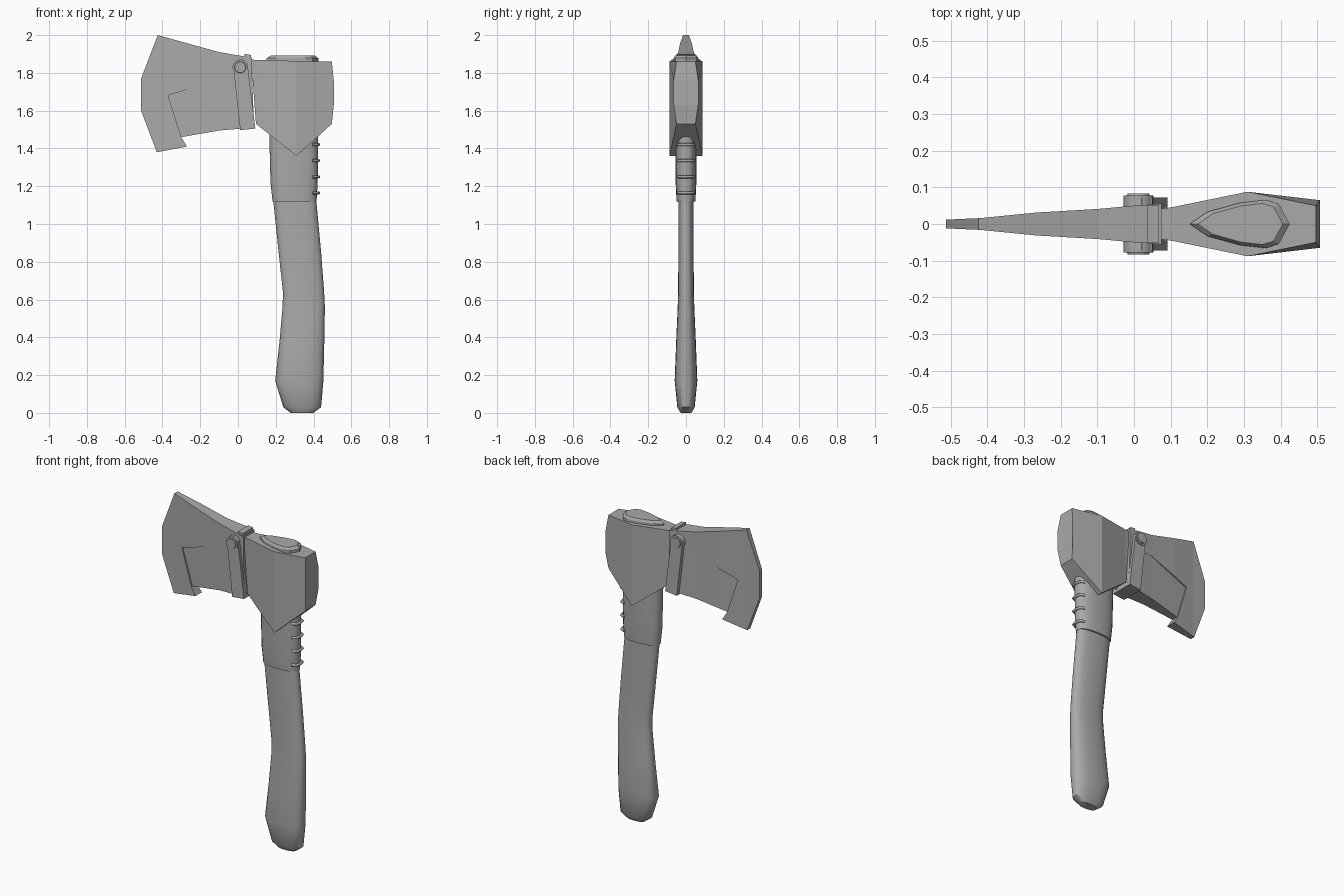
import bpy
import bmesh
from math import cos, sin, pi, copysign
from mathutils import Vector

cube = bpy.data.objects.get("Cube")
if cube:
    bpy.data.objects.remove(cube, do_unlink=True)

GREY = (0.4, 0.4, 0.4, 1)
grey = bpy.data.materials.new("plain grey")
grey.use_nodes = True
grey.diffuse_color = GREY
grey.node_tree.nodes["Principled BSDF"].inputs["Base Color"].default_value = GREY


def finish(name, bm, smooth=None):
    bmesh.ops.recalc_face_normals(bm, faces=bm.faces)
    mesh = bpy.data.meshes.new(name)
    bm.to_mesh(mesh)
    bm.free()
    mesh.materials.append(grey)
    obj = bpy.data.objects.new(name, mesh)
    bpy.context.collection.objects.link(obj)
    if smooth:
        bpy.ops.object.select_all(action="DESELECT")
        obj.select_set(True)
        bpy.context.view_layer.objects.active = obj
        bpy.ops.object.shade_smooth_by_angle(angle=smooth)
    return obj


def ramp(x, stops):
    """Piecewise linear lookup in (x, value) stops."""
    if x <= stops[0][0]:
        return stops[0][1]
    for (a, va), (b, vb) in zip(stops, stops[1:]):
        if x <= b:
            return va + (vb - va) * (x - a) / (b - a)
    return stops[-1][1]


def slab(name, outline, half, cuts):
    """Side outline in x, z, cut at the given x, with half thickness half(x, z)."""
    bm = bmesh.new()
    bm.faces.new([bm.verts.new((x, 0, z)) for x, z in outline])
    for x in cuts:
        bmesh.ops.bisect_plane(bm, geom=bm.verts[:] + bm.edges[:] + bm.faces[:],
                               plane_co=(x, 0, 0), plane_no=(1, 0, 0))
    front = bm.verts[:]
    new = bmesh.ops.extrude_face_region(bm, geom=bm.faces[:], use_keep_orig=True)["geom"]
    back = [v for v in new if isinstance(v, bmesh.types.BMVert)]
    for verts, side in ((front, -1), (back, 1)):
        for v in verts:
            v.co.y = side * half(v.co.x, v.co.z)
    return finish(name, bm)


def loft(name, rings, smooth=None):
    """Skin a list of equal rings and cap both ends."""
    bm = bmesh.new()
    rows = [[bm.verts.new(p) for p in ring] for ring in rings]
    n = len(rows[0])
    for low, high in zip(rows, rows[1:]):
        for i in range(n):
            j = (i + 1) % n
            bm.faces.new((low[i], low[j], high[j], high[i]))
    bm.faces.new(rows[0])
    bm.faces.new(rows[-1])
    return finish(name, bm, smooth)


def grip_ring(z, left, right, hy, n=20):
    """Rounded oval section of the handle."""
    def soft(v):
        return copysign(abs(v) ** 0.8, v)
    mid, hx = (left + right) / 2, (right - left) / 2
    return [(mid + hx * soft(cos(2 * pi * i / n)), hy * soft(sin(2 * pi * i / n)), z)
            for i in range(n)]


# Handle: z, left edge, right edge, half depth
loft("handle", [grip_ring(*r) for r in (
    (0, 0.28, 0.40, 0.028), (0.03, 0.24, 0.44, 0.046), (0.17, 0.197, 0.452, 0.06),
    (0.38, 0.22, 0.457, 0.052), (0.56, 0.236, 0.46, 0.044), (0.64, 0.238, 0.456, 0.042),
    (0.85, 0.215, 0.44, 0.04), (1.14, 0.185, 0.413, 0.04))], 0.7)

# Collar under the head with lacing on its back
loft("collar", [grip_ring(*r) for r in (
    (1.12, 0.183, 0.416, 0.05), (1.22, 0.172, 0.422, 0.055),
    (1.5, 0.165, 0.424, 0.055))], 0.7)
for k in range(4):
    curve = bpy.data.curves.new("lacing", "CURVE")
    curve.dimensions = "3D"
    curve.bevel_depth = 0.008
    curve.bevel_resolution = 2
    curve.use_fill_caps = True
    path = [(0.395, -0.04), (0.422, -0.028), (0.427, 0), (0.422, 0.028), (0.395, 0.04)]
    spline = curve.splines.new("POLY")
    spline.points.add(len(path) - 1)
    for point, (x, y) in zip(spline.points, path):
        point.co = (x, y, 1.165 + 0.085 * k, 1)
    curve.materials.append(grey)
    lace = bpy.data.objects.new("lacing", curve)
    bpy.context.collection.objects.link(lace)

# Head block, with a narrower striking face
def block_half(x, z):
    if x > 0.48:
        return 0.065 if 1.55 < z < 1.82 else 0.05
    return ramp(x, [(0.07, 0.042), (0.1, 0.045), (0.31, 0.088), (0.5, 0.065)])

slab("head_block", [(0.07, 1.87), (0.31, 1.863), (0.497, 1.86), (0.507, 1.76), (0.507, 1.63),
                    (0.497, 1.53), (0.31, 1.36), (0.095, 1.53)], block_half, [0.1, 0.31])

# Blade: full thickness edge and top, thinner cheek below
THICK = [(-0.51, 0.012), (-0.42, 0.016), (-0.27, 0.031), (-0.1, 0.041), (0.0, 0.05), (0.08, 0.056)]
CUTS = [-0.42, -0.27, -0.1, 0.0]
cheek_line = [(-0.3, 1.46), (-0.37, 1.68), (-0.2, 1.735), (-0.1, 1.77), (0.075, 1.78)]

slab("blade", [(0.075, 1.88), (-0.1, 1.91), (-0.425, 2.0), (-0.513, 1.77), (-0.513, 1.6),
               (-0.43, 1.38), (-0.27, 1.41)] + cheek_line,
     lambda x, z: ramp(x, THICK), CUTS)
slab("cheek", [(0.085, 1.51), (-0.1, 1.495)] + cheek_line,
     lambda x, z: ramp(x, THICK) - ramp(x, [(-0.3, 0.009), (-0.05, 0)]), CUTS)

# Clamp straps, bolts and the bar joining them below
for side, label in ((-1, "front"), (1, "back")):
    strap = slab("strap_" + label, [(-0.025, 1.83), (-0.012, 1.86), (0.02, 1.872), (0.05, 1.85),
                                    (0.092, 1.505), (0.012, 1.497)],
                 lambda x, z: 0.012, [])
    strap.location.y = side * 0.061
    rings = []
    for y, r in ((0.045, 0.041), (0.078, 0.041), (0.078, 0.031), (0.083, 0.029)):
        rings.append([(0.012 + r * cos(pi * i / 8), side * y, 1.83 + r * sin(pi * i / 8))
                      for i in range(16)])
    loft("bolt_" + label, rings, 0.6)
slab("clamp_bar", [(0.012, 1.497), (0.092, 1.505), (0.089, 1.525), (0.01, 1.517)],
     lambda x, z: 0.07, [])
slab("clamp_top", [(0.035, 1.86), (0.07, 1.86), (0.068, 1.895), (0.035, 1.9)],
     lambda x, z: 0.05, [])

# Raised wedge on top of the head
half_outline = [(0.152, 0), (0.2, 0.033), (0.29, 0.058), (0.36, 0.066), (0.395, 0.055), (0.425, 0)]
outline = half_outline + [(x, -y) for x, y in half_outline[-2:0:-1]]

def wedge_ring(z, scale):
    return [(0.3 + (x - 0.3) * scale, y * scale, z) for x, y in outline]

loft("wedge", [wedge_ring(1.85, 1), wedge_ring(1.878, 1), wedge_ring(1.892, 0.85)])
